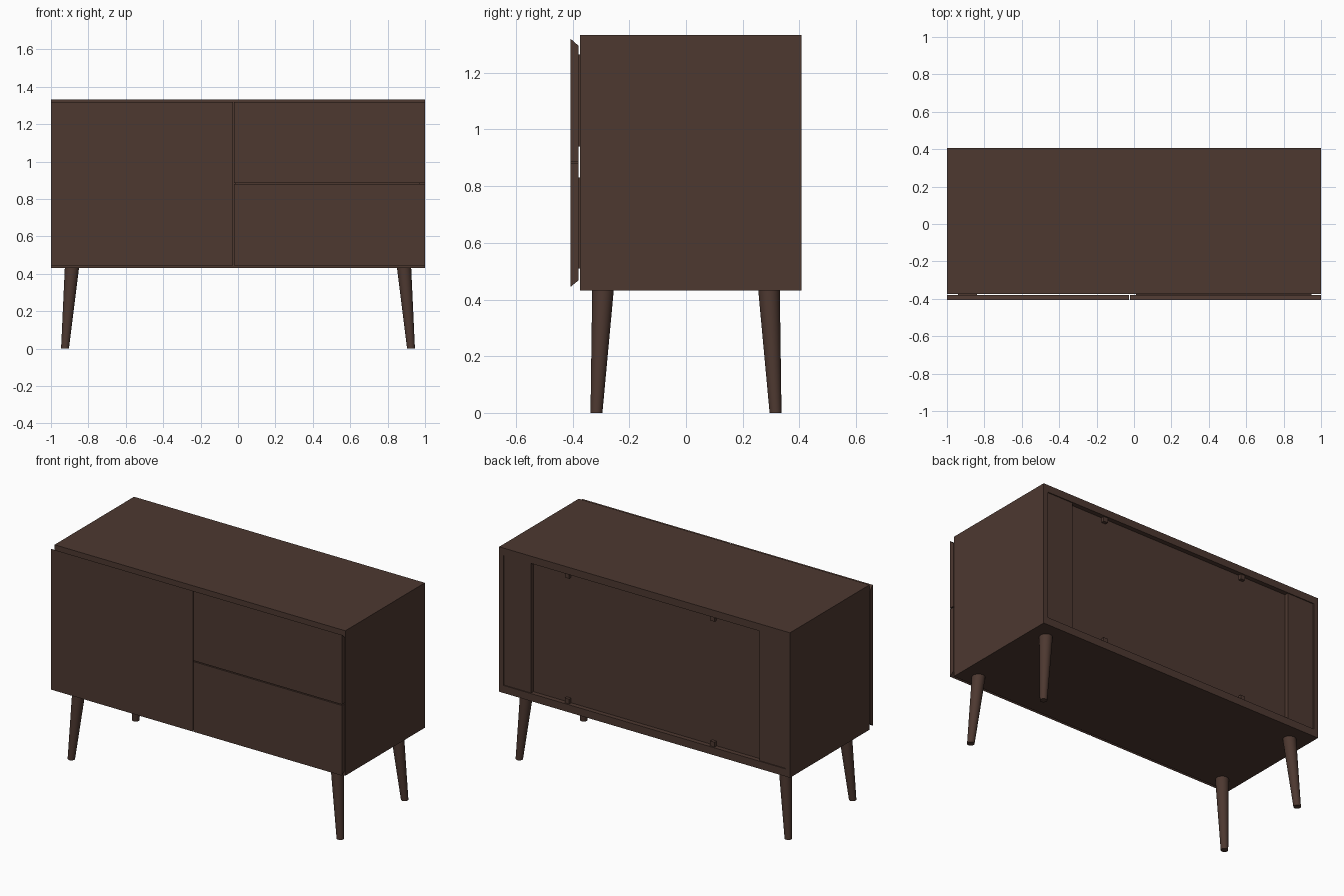
import bpy, bmesh, math
from mathutils import Vector

if "Cube" in bpy.data.objects:
    bpy.data.objects.remove(bpy.data.objects["Cube"])

wood = bpy.data.materials.new("dark walnut")
wood.diffuse_color = (0.074, 0.0395, 0.0296, 1)
wood.use_nodes = True
wood.node_tree.nodes["Principled BSDF"].inputs["Base Color"].default_value = wood.diffuse_color


def finish(name, bm):
    bmesh.ops.recalc_face_normals(bm, faces=bm.faces)
    me = bpy.data.meshes.new(name)
    bm.to_mesh(me)
    bm.free()
    me.materials.append(wood)
    ob = bpy.data.objects.new(name, me)
    bpy.context.collection.objects.link(ob)
    return ob


def box(name, x, y, z):
    """Box from (min, max) ranges."""
    bm = bmesh.new()
    bmesh.ops.create_cube(bm, size=1)
    for v in bm.verts:
        v.co = Vector([r[0] if c < 0 else r[1] for c, r in zip(v.co, (x, y, z))])
    return finish(name, bm)


def extrude_x(name, x, profile):
    """Extrude a (y, z) profile along x."""
    bm = bmesh.new()
    rings = [[bm.verts.new((px, y, z)) for y, z in profile] for px in x]
    n = len(profile)
    for ring in rings:
        bm.faces.new(ring)
    for i in range(n):
        j = (i + 1) % n
        bm.faces.new((rings[0][i], rings[0][j], rings[1][j], rings[1][i]))
    return finish(name, bm)


def leg(name, sx, sy):
    """Tapered round leg leaning outwards, cut level at both ends."""
    bm = bmesh.new()
    bmesh.ops.create_cone(bm, cap_ends=True, segments=32,
                          radius1=0.021, radius2=0.038, depth=0.432)
    for v in bm.verts:
        low = v.co.z < 0
        v.co.x += sx * (0.925 if low else 0.888)
        v.co.y += sy * (0.316 if low else 0.293)
        v.co.z += 0.216
    ob = finish(name, bm)
    for p in ob.data.polygons:
        p.use_smooth = len(p.vertices) == 4
    bpy.context.view_layer.objects.active = ob
    ob.select_set(True)
    bpy.ops.object.shade_smooth_by_angle()
    ob.select_set(False)


F, B = -0.374, 0.407        # carcass front and back
Z0, Z1, Z2, Z3 = 0.432, 0.479, 1.288, 1.333

# Carcass
box("top_slab", (-1, 1), (F, B), (Z2, Z3))
box("bottom_slab", (-1, 1), (F, B), (Z0, Z1))
for s, side in ((-1, "left"), (1, "right")):
    box(side + "_side", sorted((s, s * 0.97)), (F, B), (Z1, Z2))
    # Upright strips at the back
    box(side + "_back_strip", sorted((s * 0.97, s * 0.785)), (B - 0.03, B - 0.006), (Z1, Z2))
box("divider", (-0.04, -0.01), (F, 0.37), (Z1, Z2))
box("shelf", (-0.97, -0.04), (F + 0.05, 0.37), (0.87, 0.895))

# Recessed back panel with small clips
box("back_panel", (-0.97, 0.97), (0.365, 0.378), (Z1, Z2))
for x in (-0.46, 0.54):
    for z in (Z1 + 0.015, Z2 - 0.015):
        box("back_clip", (x - 0.015, x + 0.015), (0.378, 0.398), (z - 0.015, z + 0.015))

# Door and drawer fronts, with outer edges bevelled as finger grips
YF, YB = -0.407, -0.379
extrude_x("door", (-1, -0.026), [(YF, 0.445), (YF, 1.32), (YB, 1.295), (YB, 0.468)])
extrude_x("upper_drawer_front", (-0.021, 1), [(YF, 0.887), (YF, 1.32), (YB, 1.295), (YB, 0.887)])
extrude_x("lower_drawer_front", (-0.021, 1), [(YF, 0.445), (YF, 0.881), (YB, 0.881), (YB, 0.468)])

# Door hinges
for z in (0.6, 1.17):
    box("door_hinge", (-0.94, -0.84), (YB, -0.3), (z - 0.03, z + 0.03))

# Drawer boxes behind the fronts
for name, z0, z1 in (("upper", 0.94, 1.265), ("lower", 0.51, 0.83)):
    box(name + "_drawer_box", (0.01, 0.95), (YB, 0.3), (z0, z1))

# Legs
for sy, a in ((-1, "front"), (1, "back")):
    for sx, b in ((-1, "left"), (1, "right")):
        leg(f"{a}_{b}_leg", sx, sy)
